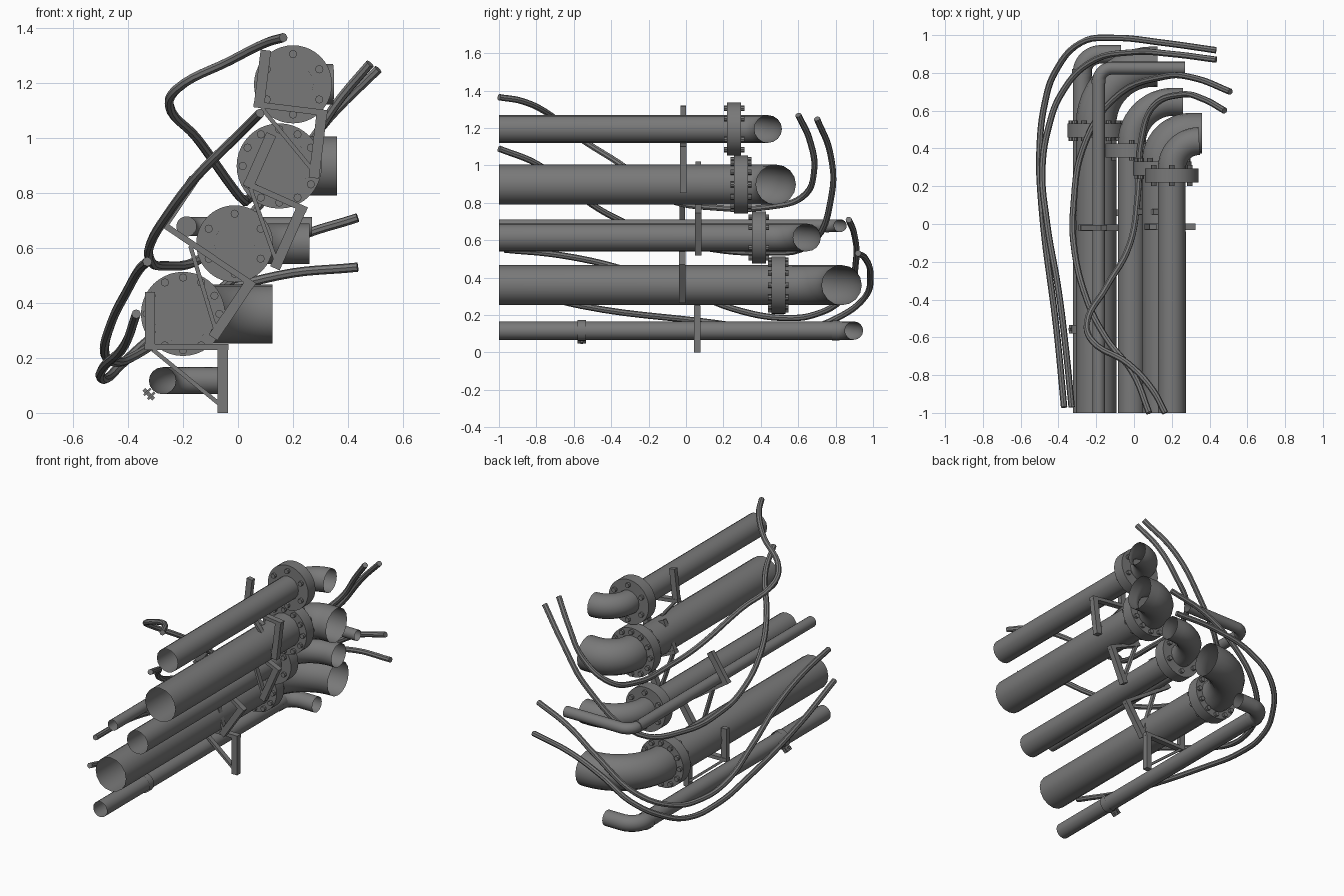
import bpy, math
from mathutils import Vector, Matrix

cube = bpy.data.objects.get("Cube")
if cube:
    bpy.data.objects.remove(cube)

steel = bpy.data.materials.new("grey_steel")
steel.use_nodes = True
COLOUR = (0.19, 0.19, 0.19, 1)
steel.diffuse_color = COLOUR
steel.node_tree.nodes["Principled BSDF"].inputs["Base Color"].default_value = COLOUR


def finish(obj, name, smooth=True):
    obj.name = name
    obj.data.materials.clear()
    obj.data.materials.append(steel)
    bpy.ops.object.select_all(action='DESELECT')
    obj.select_set(True)
    bpy.context.view_layer.objects.active = obj
    if smooth:
        bpy.ops.object.shade_smooth_by_angle(angle=math.radians(40))
    return obj


def tube(name, points, radius, caps=False, smooth_path=False, res=6):
    """Sweep a round section along a path and turn it into a mesh."""
    curve = bpy.data.curves.new(name, 'CURVE')
    curve.dimensions = '3D'
    curve.bevel_depth = radius
    curve.bevel_resolution = res
    curve.use_fill_caps = caps
    curve.resolution_u = 6
    if smooth_path:
        spline = curve.splines.new('BEZIER')
        spline.bezier_points.add(len(points) - 1)
        for p, co in zip(spline.bezier_points, points):
            p.co = co
            p.handle_left_type = p.handle_right_type = 'AUTO'
    else:
        spline = curve.splines.new('POLY')
        spline.points.add(len(points) - 1)
        for p, co in zip(spline.points, points):
            p.co = (*co, 1)
    temp = bpy.data.objects.new(name + "_path", curve)
    bpy.context.collection.objects.link(temp)
    bpy.context.view_layer.update()
    graph = bpy.context.evaluated_depsgraph_get()
    mesh = bpy.data.meshes.new_from_object(temp.evaluated_get(graph))
    bpy.data.objects.remove(temp)
    obj = bpy.data.objects.new(name, mesh)
    bpy.context.collection.objects.link(obj)
    return finish(obj, name)


def disc(name, x, y0, y1, z, radius, sides=32):
    """Solid cylinder lying along y."""
    bpy.ops.mesh.primitive_cylinder_add(
        vertices=sides, radius=radius, depth=y1 - y0,
        location=(x, (y0 + y1) / 2, z), rotation=(math.pi / 2, 0, 0))
    return finish(bpy.context.object, name)


def bar(name, frame, start, end, width, depth, y):
    """Flat bar between two points of a bracket's own x-z plane."""
    a, b = Vector((start[0], 0, start[1])), Vector((end[0], 0, end[1]))
    d = b - a
    bpy.ops.mesh.primitive_cube_add(size=1)
    obj = bpy.context.object
    turn = Matrix.Rotation(-math.atan2(d.z, d.x), 4, 'Y')
    move = Matrix.Translation((a + b) / 2 + Vector((0, y, 0)))
    obj.data.transform(frame @ move @ turn @ Matrix.Diagonal((d.length, depth, width, 1)))
    return finish(obj, name, False)


def elbow_pipe(name, x, z, radius, bend_start, bend, x_end):
    """Open pipe running back, then turning to the left side."""
    pts = [(x, -1, z)]
    for i in range(13):
        a = math.pi / 2 * i / 12
        pts.append((x + bend * (1 - math.cos(a)), bend_start + bend * math.sin(a), z))
    if x_end > pts[-1][0] + 0.005:
        pts.append((x_end, bend_start + bend, z))
    return tube(name, pts, radius)


# Flanged main pipes: x, z, pipe radius, flange radius, flange start, bend, end x, bolts
mains = {
    "top": (0.20, 1.195, 0.074, 0.142, 0.22, 0.145, 0.35, 6),
    "upper": (0.15, 0.898, 0.107, 0.155, 0.257, 0.15, 0.36, 12),
    "middle": (-0.012, 0.615, 0.074, 0.14, 0.353, 0.22, 0.26, 6),
    "lower": (-0.20, 0.36, 0.107, 0.153, 0.457, 0.302, 0.125, 12),
}
for label, (x, z, r, fr, fy, bend, x_end, bolts) in mains.items():
    elbow_pipe(label + "_pipe", x, z, r, fy + 0.074, bend, x_end)
    disc(label + "_flange", x, fy, fy + 0.074, z, fr, 40)
    for i in range(bolts):
        a = math.pi / 2 + 2 * math.pi * i / bolts
        rb = (r + fr) / 2 + 0.002
        disc(label + "_flange_bolt", x + rb * math.cos(a), fy - 0.018, fy + 0.092,
             z + rb * math.sin(a), 0.015, 8)

# Small pipes with a collar at the elbow
elbow_pipe("side_pipe", -0.187, 0.678, 0.034, 0.755, 0.07, 0.27)
disc("side_pipe_collar", -0.187, 0.745, 0.765, 0.678, 0.037)
elbow_pipe("bottom_pipe", -0.275, 0.117, 0.049, 0.80, 0.098, -0.07)
tube("bottom_pipe_collar", [(-0.275, 0.78, 0.117), (-0.275, 0.82, 0.117)], 0.053)

# Clamp round the bottom pipe, with a bolted ear
tube("clamp_ring", [(-0.275, -0.58, 0.117), (-0.275, -0.535, 0.117)], 0.056)
clamp = Matrix.Translation((-0.275, -0.558, 0.117)) @ Matrix.Rotation(math.radians(-45), 4, 'Y')
for side in (-1, 1):
    bar("clamp_ear", clamp, (-0.05, side * 0.01), (-0.085, side * 0.01), 0.008, 0.045, 0)
bar("clamp_bolt", clamp, (-0.07, -0.025), (-0.07, 0.025), 0.014, 0.014, 0)

# Support brackets: corner x, corner z, tilt in degrees, plate length, y
brackets = {
    "top": (0.325, 1.09, 7, 0.27, -0.015),
    "upper": (0.25, 0.737, 24, 0.25, 0.065),
    "middle": (0.06, 0.462, 34, 0.42, -0.02),
    "lower": (-0.035, 0.24, 0, 0.305, 0.06),
}
for label, (x, z, tilt, length, y) in brackets.items():
    frame = Matrix.Translation((x, y, z)) @ Matrix.Rotation(math.radians(tilt), 4, 'Y')
    left = -length
    bar(label + "_bracket_upright", frame, (left + 0.02, -0.01), (left + 0.02, 0.2), 0.038, 0.03, 0)
    bar(label + "_bracket_plate", frame, (left, 0), (0, 0), 0.022, 0.036, 0)
    bar(label + "_bracket_leg", frame, (-0.02, 0.011), (-0.02, -0.24), 0.038, 0.036, 0)
    bar(label + "_bracket_brace", frame, (max(left, -0.305) + 0.03, -0.01), (-0.03, -0.21), 0.015, 0.03, 0)

# Loose cables
cables = {
    "top_cable": [(.165, -1, 1.365), (.10, -.88, 1.345), (-.03, -.74, 1.28), (-.22, -.62, 1.18),
                  (-.25, -.53, 1.12), (-.15, -.34, 1.0), (-.02, -.1, .82), (.02, .15, .775),
                  (.04, .45, .78), (.1, .62, .83), (.25, .685, .97), (.37, .66, 1.14), (.48, .6, 1.27)],
    "upper_cable": [(.08, -1, 1.09), (0, -.8, 1.01), (-.15, -.6, .86), (-.25, -.4, .73),
                    (-.32, -.1, .61), (-.32, .1, .56), (-.27, .4, .535), (-.12, .65, .57),
                    (.16, .78, .85), (.33, .77, 1.07), (.51, .7, 1.25)],
    "inner_cable": [(-.33, -.97, .55), (-.36, -.67, .52), (-.4, -.35, .45), (-.46, 0, .33),
                    (-.485, .3, .22), (-.45, .52, .185), (-.39, .68, .2), (-.24, .85, .3),
                    (0, .91, .5), (.2, .9, .63), (.435, .87, .71)],
    "outer_cable": [(-.37, -.97, .36), (-.41, -.56, .25), (-.49, .1, .165), (-.5, .4, .13),
                    (-.47, .65, .13), (-.42, .8, .18), (-.28, .96, .3), (-.1, .985, .42),
                    (.15, .96, .5), (.435, .92, .53)],
}
for name, pts in cables.items():
    tube(name, pts, 0.017, caps=True, smooth_path=True, res=2)
